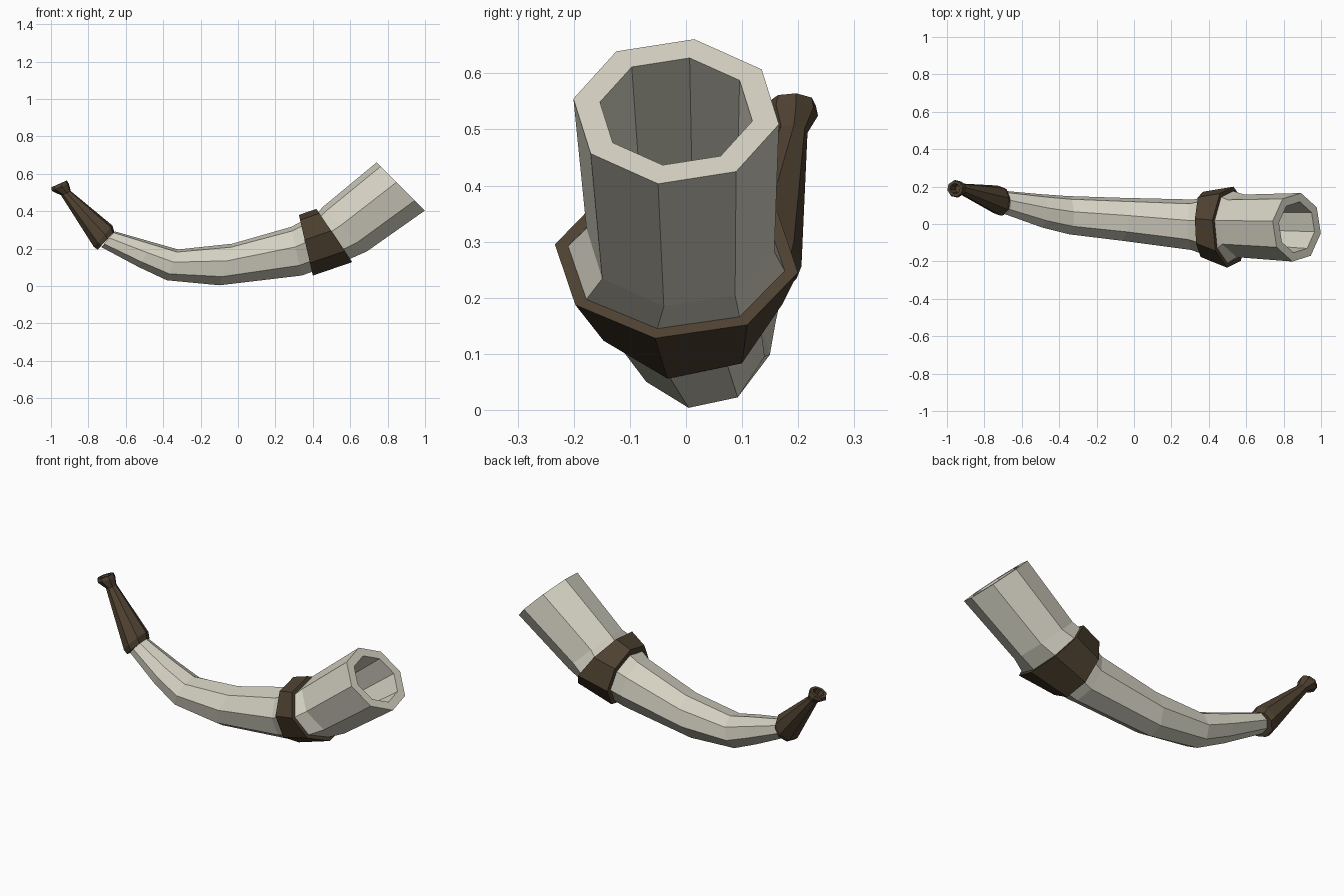
import bpy, bmesh, math
from mathutils import Vector

SIDES = 8
TWIST = math.radians(10)


def material(name, rgb):
    m = bpy.data.materials.new(name)
    m.diffuse_color = (*rgb, 1)
    return m


bone = material("bone", (0.66, 0.64, 0.54))
leather = material("dark_brown", (0.075, 0.052, 0.030))


def loft(name, rings, mat, closed=False):
    """Skin octagonal rings (x, y, z, radius in plane, radius along y, tilt)."""
    bm = bmesh.new()
    loops = []
    for x, y, z, rp, ry, tilt in rings:
        t = math.radians(tilt)
        up = Vector((-math.sin(t), 0, math.cos(t)))
        loop = []
        for k in range(SIDES):
            a = TWIST + 2 * math.pi * k / SIDES
            p = Vector((x, y, z)) + up * rp * math.cos(a) + Vector((0, ry * math.sin(a), 0))
            loop.append(bm.verts.new(p))
        loops.append(loop)
    pairs = list(zip(loops, loops[1:]))
    if closed:
        pairs.append((loops[-1], loops[0]))
    else:
        bm.faces.new(loops[0])
        bm.faces.new(loops[-1])
    for a, b in pairs:
        for k in range(SIDES):
            j = (k + 1) % SIDES
            bm.faces.new((a[k], a[j], b[j], b[k]))
    bmesh.ops.recalc_face_normals(bm, faces=bm.faces)
    me = bpy.data.meshes.new(name)
    bm.to_mesh(me)
    bm.free()
    me.materials.append(mat)
    ob = bpy.data.objects.new(name, me)
    bpy.context.collection.objects.link(ob)
    return ob


# Curved horn: outside from tip to mouth, then back down the hollow
loft("horn_body", [
    (-0.695, 0.115, 0.250, 0.056, 0.064, -40),
    (-0.495, 0.070, 0.168, 0.077, 0.091, -27),
    (-0.350, 0.047, 0.113, 0.089, 0.104, -20),
    (-0.065, 0.025, 0.115, 0.118, 0.117, -17),
    (0.312, -0.004, 0.186, 0.135, 0.137, 12),
    (0.515, -0.017, 0.270, 0.153, 0.196, 34),
    (0.570, -0.010, 0.303, 0.170, 0.170, 45),
    (0.870, -0.0175, 0.532, 0.185, 0.186, 45),
    (0.870, -0.0175, 0.532, 0.137, 0.138, 45),
    (0.570, -0.010, 0.303, 0.122, 0.122, 45),
    (0.330, -0.004, 0.192, 0.090, 0.090, 14),
], bone)

# Flared band around the horn
loft("collar_band", [
    (0.363, -0.002, 0.218, 0.169, 0.177, 13),
    (0.515, -0.017, 0.270, 0.174, 0.220, 34),
    (0.515, -0.017, 0.270, 0.152, 0.195, 34),
    (0.363, -0.002, 0.218, 0.130, 0.135, 13),
], leather, closed=True)

# Tapered mouthpiece with a flared, drilled knob
loft("mouthpiece", [
    (-0.706, 0.122, 0.242, 0.066, 0.076, -43),
    (-0.721, 0.125, 0.266, 0.077, 0.082, -41),
    (-0.920, 0.187, 0.496, 0.029, 0.030, -67),
    (-0.950, 0.188, 0.528, 0.050, 0.048, -66),
    (-0.957, 0.189, 0.546, 0.046, 0.043, -66),
    (-0.957, 0.189, 0.546, 0.030, 0.028, -66),
    (-0.935, 0.188, 0.512, 0.022, 0.021, -66),
], leather)
